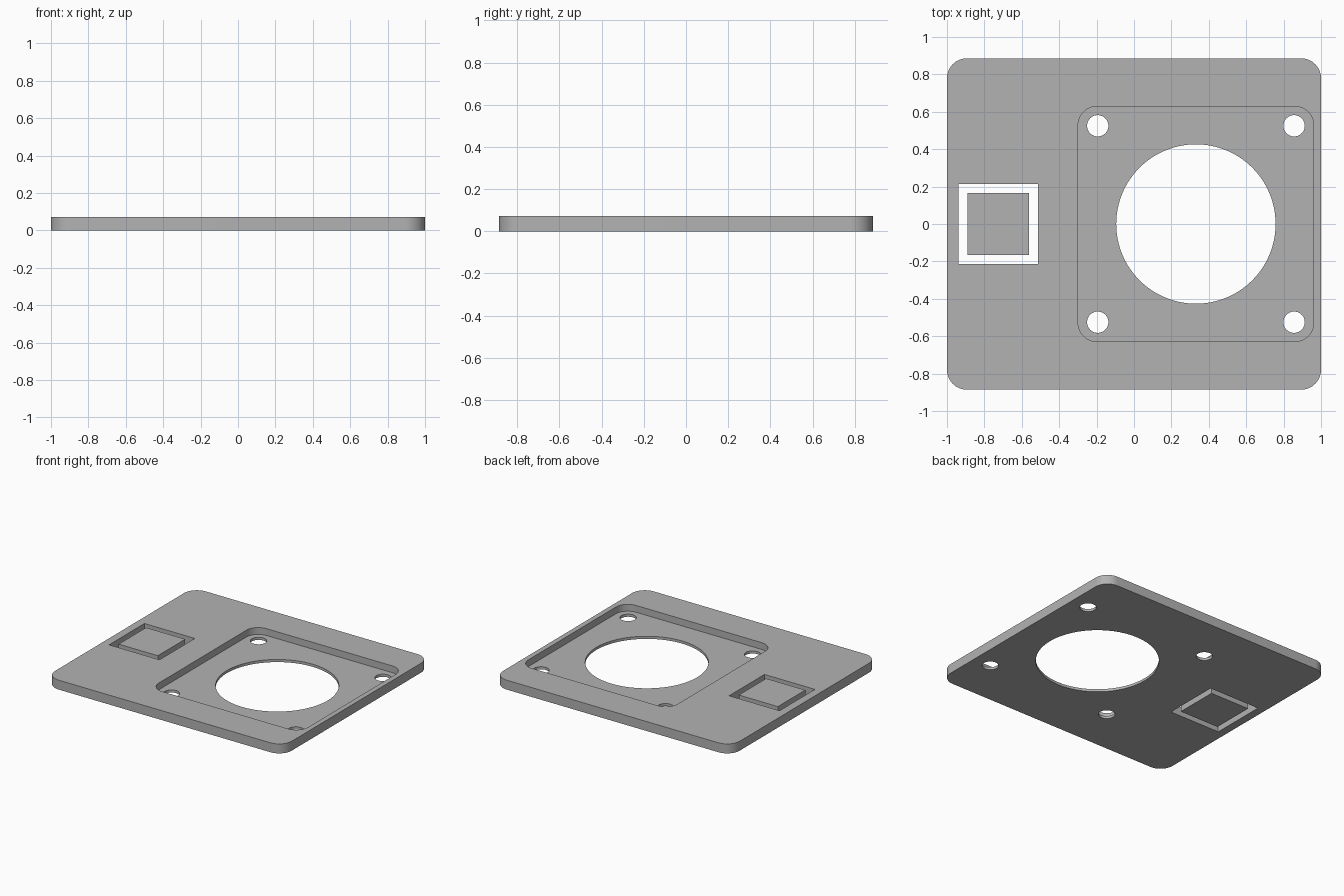
import bpy, bmesh, math

cube = bpy.data.objects.get("Cube")
if cube:
    bpy.data.objects.remove(cube, do_unlink=True)

THICK = 0.072      # plate thickness
FLOOR = 0.02       # material left under the pocket
POCKET_X = 0.331   # pocket and bore centre
WINDOW_X = -0.726  # square window centre

grey = bpy.data.materials.new("light grey")
grey.use_nodes = True
grey.diffuse_color = (0.45, 0.45, 0.45, 1)
grey.node_tree.nodes["Principled BSDF"].inputs["Base Color"].default_value = (0.45, 0.45, 0.45, 1)


def rounded_outline(cx, cy, hx, hy, r, steps=16):
    """Rectangle outline with round corners; r equal to hx and hy gives a circle."""
    if r == 0:
        return [(cx - hx, cy - hy), (cx + hx, cy - hy), (cx + hx, cy + hy), (cx - hx, cy + hy)]
    pts = []
    for k, (sx, sy) in enumerate([(1, 1), (-1, 1), (-1, -1), (1, -1)]):
        last = steps if r == hx else steps + 1   # a circle shares its quarter points
        for i in range(last):
            a = (k + i / steps) * math.pi / 2
            pts.append((cx + sx * (hx - r) + r * math.cos(a),
                        cy + sy * (hy - r) + r * math.sin(a)))
    return pts


def prism(name, outline, z0, z1):
    bm = bmesh.new()
    base = bm.faces.new([bm.verts.new((x, y, z0)) for x, y in outline])
    top = bmesh.ops.extrude_face_region(bm, geom=[base])["geom"]
    bmesh.ops.translate(bm, vec=(0, 0, z1 - z0),
                        verts=[v for v in top if isinstance(v, bmesh.types.BMVert)])
    bmesh.ops.recalc_face_normals(bm, faces=bm.faces)
    mesh = bpy.data.meshes.new(name)
    bm.to_mesh(mesh)
    bm.free()
    mesh.materials.append(grey)
    obj = bpy.data.objects.new(name, mesh)
    bpy.context.collection.objects.link(obj)
    return obj


def activate(obj):
    bpy.ops.object.select_all(action='DESELECT')
    obj.select_set(True)
    bpy.context.view_layer.objects.active = obj


def cut(target, outline, z0):
    """Cut the outline from above the target down to z0."""
    cutter = prism("cutter", outline, z0, THICK + 0.1)
    cutter.hide_render = True
    mod = target.modifiers.new("cut", 'BOOLEAN')
    mod.operation, mod.solver, mod.object = 'DIFFERENCE', 'EXACT', cutter
    activate(target)
    bpy.ops.object.modifier_apply(modifier=mod.name)
    bpy.data.objects.remove(cutter, do_unlink=True)


# Base plate with rounded corners
plate = prism("base_plate", rounded_outline(0, 0, 1, 0.886, 0.107), 0, THICK)

# Shallow pocket, round bore and square window
cut(plate, rounded_outline(POCKET_X, 0, 0.63, 0.628, 0.1), FLOOR)
cut(plate, rounded_outline(POCKET_X, 0, 0.426, 0.426, 0.426, 32), -0.1)
cut(plate, rounded_outline(WINDOW_X, 0, 0.213, 0.213, 0), -0.1)

# Screw holes in the pocket corners
for sx in (-1, 1):
    for sy in (-1, 1):
        cut(plate, rounded_outline(POCKET_X + sx * 0.525, sy * 0.525, 0.057, 0.057, 0.057, 12), -0.1)

activate(plate)
bpy.ops.object.shade_smooth_by_angle(angle=math.radians(30))

# Loose square block sitting inside the window
prism("window_block", rounded_outline(WINDOW_X, 0, 0.165, 0.165, 0), 0, THICK)
